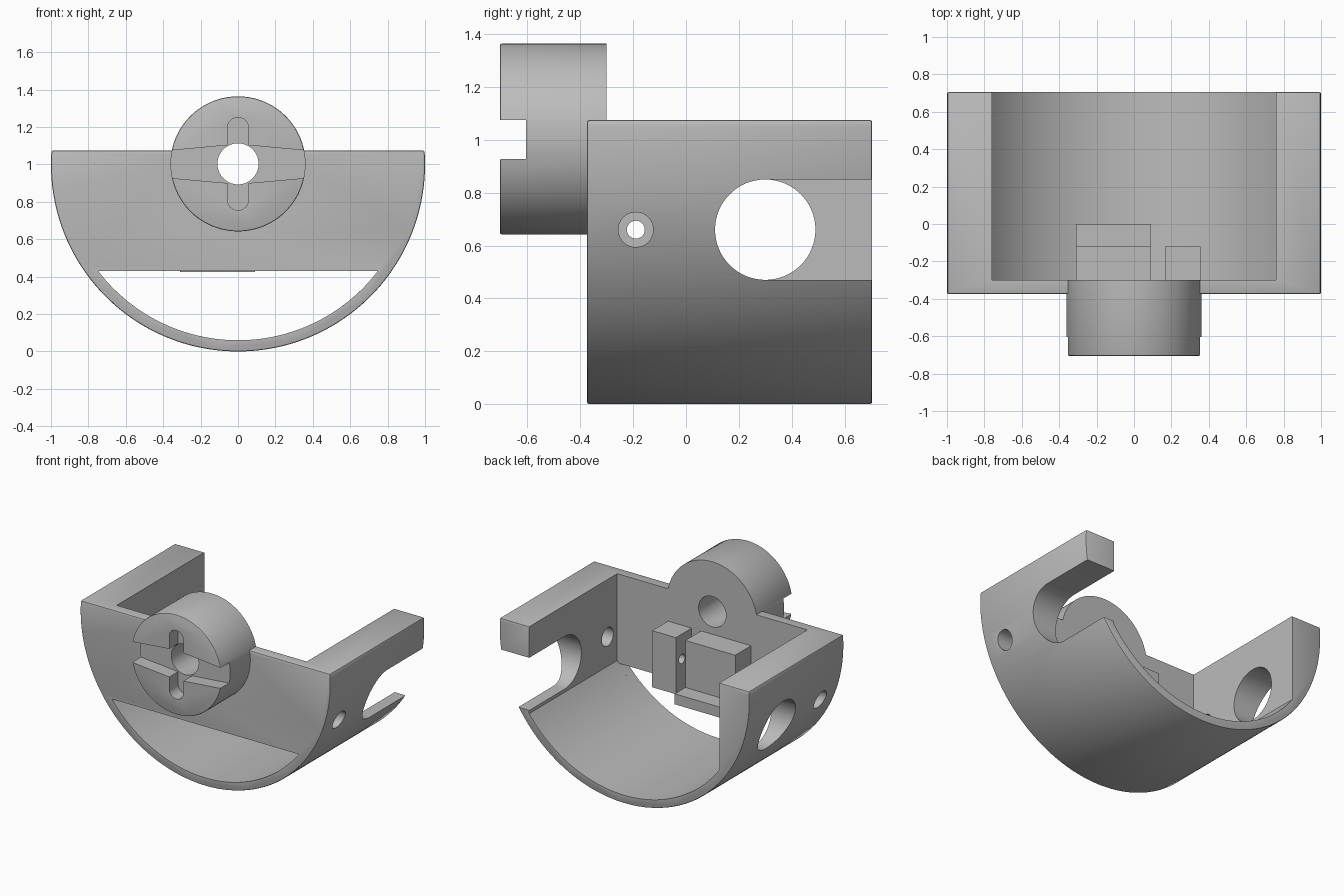
import bpy, bmesh
from math import sin, cos, pi, acos, asin

cube = bpy.data.objects.get("Cube")
if cube:
    bpy.data.objects.remove(cube, do_unlink=True)

grey = bpy.data.materials.new("plain_grey")
grey.use_nodes = True
colour = (0.5, 0.5, 0.5, 1)
grey.diffuse_color = colour
grey.node_tree.nodes["Principled BSDF"].inputs["Base Color"].default_value = colour


def arc(cu, cv, r, a0, a1, n):
    """Points along an arc, both ends included."""
    steps = [a0 + (a1 - a0) * i / n for i in range(n + 1)]
    return [(cu + r * cos(a), cv + r * sin(a)) for a in steps]


def circle(cu, cv, r, n=64):
    return arc(cu, cv, r, 0, 2 * pi, n)[:-1]


def rect(u0, u1, v0, v1):
    return [(u0, v0), (u1, v0), (u1, v1), (u0, v1)]


def prism(name, points, axis, lo, hi):
    """Extrude a profile: (x, z) along y, or (y, z) along x."""
    def place(u, v, d):
        return (u, d, v) if axis == "y" else (d, u, v)
    bm = bmesh.new()
    base = bm.faces.new([bm.verts.new(place(u, v, lo)) for u, v in points])
    out = bmesh.ops.extrude_face_region(bm, geom=[base])
    moved = [g for g in out["geom"] if isinstance(g, bmesh.types.BMVert)]
    bmesh.ops.translate(bm, verts=moved, vec=place(0, 0, hi - lo))
    bmesh.ops.recalc_face_normals(bm, faces=bm.faces)
    mesh = bpy.data.meshes.new(name)
    bm.to_mesh(mesh)
    bm.free()
    mesh.materials.append(grey)
    obj = bpy.data.objects.new(name, mesh)
    bpy.context.collection.objects.link(obj)
    return obj


def apply(obj, mod):
    bpy.ops.object.select_all(action="DESELECT")
    bpy.context.view_layer.objects.active = obj
    obj.select_set(True)
    bpy.ops.object.modifier_apply(modifier=mod.name)


def soften(obj, width):
    mod = obj.modifiers.new("soft_edges", "BEVEL")
    mod.width, mod.segments = width, 2
    mod.limit_method, mod.angle_limit = "ANGLE", 0.7
    apply(obj, mod)


def combine(obj, tool, operation="DIFFERENCE"):
    mod = obj.modifiers.new("combine", "BOOLEAN")
    mod.operation, mod.solver, mod.object = operation, "EXACT", tool
    apply(obj, mod)
    bpy.data.objects.remove(tool, do_unlink=True)


def smooth(obj):
    bpy.ops.object.select_all(action="DESELECT")
    bpy.context.view_layer.objects.active = obj
    obj.select_set(True)
    bpy.ops.object.shade_smooth_by_angle(angle=0.5)


FRONT, WALL, BACK, TOP = -0.375, -0.30, 0.705, 1.075
INNER = 0.94

# Half-round shell with a raised round boss on the front
tilt = asin(TOP - 1)
body = prism("cradle_body", arc(0, 1, 1, -pi - tilt, tilt, 120), "y", FRONT, BACK)
soften(body, 0.009)
boss = prism("boss", circle(0, 1.003, 0.361, 96), "y", -0.705, -0.25)
soften(boss, 0.008)
combine(body, boss, "UNION")

# Cavity, open at the top and back
side = acos(0.76 / INNER)
cavity = arc(0, 1, INNER, -pi + side, -side, 80) + [(0.76, 1.6), (-0.76, 1.6)]
combine(body, prism("cavity", cavity, "y", WALL, 1))

# Crescent opening through the lower front wall
low = asin(0.57 / INNER)
combine(body, prism("opening", arc(0, 1, INNER, -pi + low, -low, 80), "y", -1, -0.2))

# Boss: flared cross slot, upright rounded slot and centre bore
flare = [(-0.4, 1.071), (-0.4, 0.931), (0, 0.895), (0.4, 0.931), (0.4, 1.071), (0, 1.108)]
combine(body, prism("cross_slot", flare, "y", -1, -0.605))
upright = arc(0, 1.195, 0.056, 0, pi, 16) + arc(0, 0.811, 0.056, pi, 2 * pi, 16)
combine(body, prism("upright_slot", upright, "y", -1, -0.604))
combine(body, prism("bore", circle(0, 1.003, 0.11), "y", -1, 0))

# Side walls: round window on the right, open-ended slot on the left, pin holes
combine(body, prism("window", circle(0.30, 0.66, 0.19), "x", -1.2, -0.5))
notch = arc(0.30, 0.66, 0.19, pi / 2, 3 * pi / 2, 32) + [(1, 0.47), (1, 0.85)]
combine(body, prism("side_slot", notch, "x", 0.5, 1.2))
for lo, hi in ((-1.2, -0.5), (0.5, 1.2)):
    combine(body, prism("pin_hole", circle(-0.19, 0.66, 0.066, 40), "x", lo, hi))
smooth(body)

# Hinge blocks behind the front wall, each drilled across
for name, x0, x1 in (("left_hinge_block", 0.165, 0.355), ("right_hinge_block", -0.31, 0.09)):
    block = prism(name, rect(WALL - 0.002, -0.12, 0.431, 0.84), "x", x0, x1)
    if x0 < 0:
        # Foot ledge under the wider block
        ledge = rect(WALL - 0.002, 0, 0.424, 0.50)
        combine(block, prism("ledge", ledge, "x", x0, x1), "UNION")
    combine(block, prism("drill", circle(-0.19, 0.66, 0.034, 32), "x", -0.6, 0.6))
    smooth(block)
